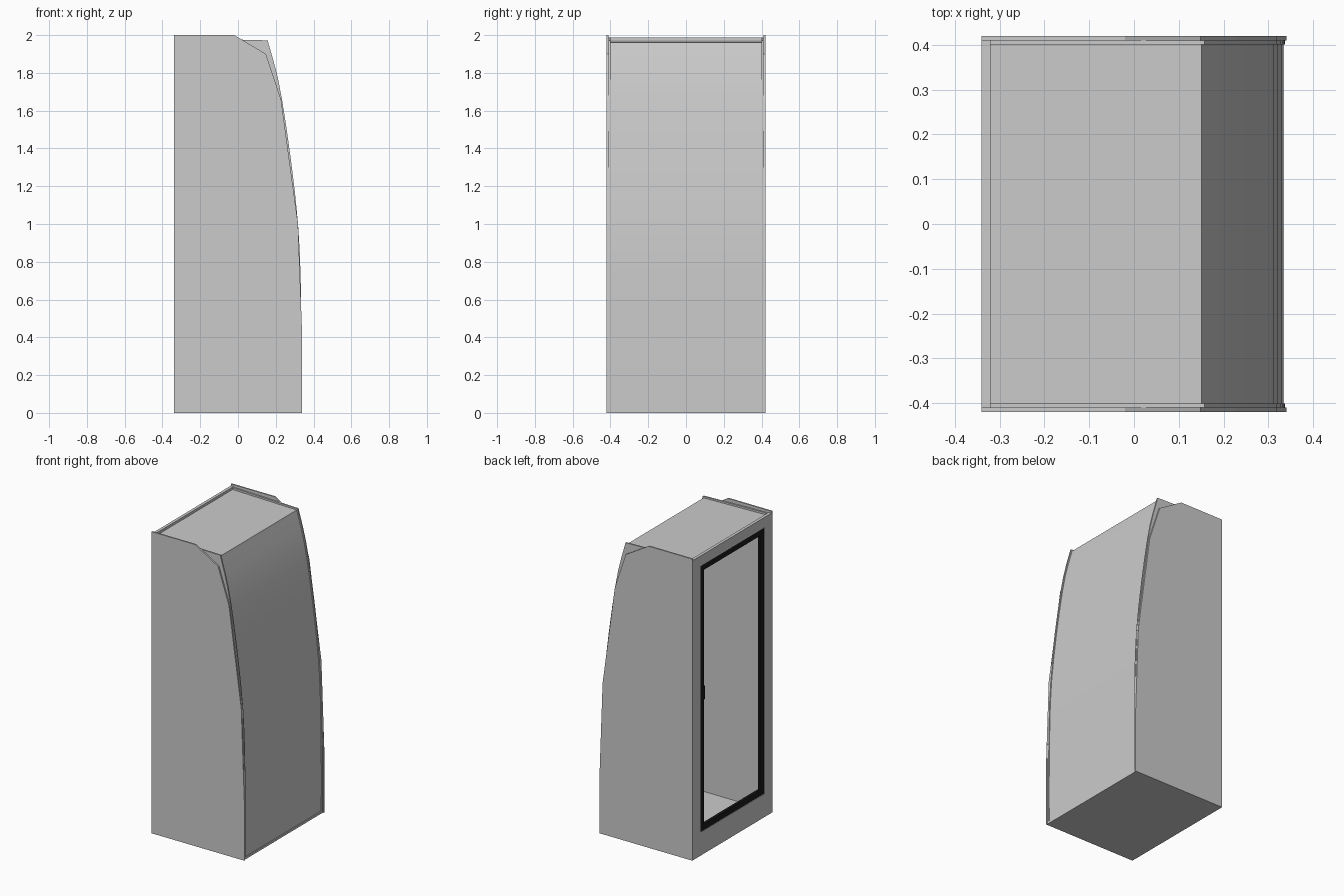
import bpy, bmesh
from mathutils import Vector

if "Cube" in bpy.data.objects:
    bpy.data.objects.remove(bpy.data.objects["Cube"])


def prism(name, profile, y0, y1, smooth=False):
    """Extrude an x-z profile from y0 to y1."""
    bm = bmesh.new()
    face = bm.faces.new([bm.verts.new((x, y0, z)) for x, z in profile])
    ext = bmesh.ops.extrude_face_region(bm, geom=[face])
    moved = [v for v in ext["geom"] if isinstance(v, bmesh.types.BMVert)]
    bmesh.ops.translate(bm, verts=moved, vec=(0, y1 - y0, 0))
    bmesh.ops.recalc_face_normals(bm, faces=bm.faces)
    me = bpy.data.meshes.new(name)
    bm.to_mesh(me)
    bm.free()
    ob = bpy.data.objects.new(name, me)
    bpy.context.collection.objects.link(ob)
    if smooth:
        bpy.ops.object.select_all(action='DESELECT')
        ob.select_set(True)
        bpy.context.view_layer.objects.active = ob
        bpy.ops.object.shade_smooth_by_angle(angle=0.5)
    return ob


def box(name, x0, x1, y0, y1, z0, z1):
    return prism(name, [(x0, z0), (x1, z0), (x1, z1), (x0, z1)], y0, y1)


def frame(name, x0, x1, outer, inner):
    """Rectangular frame facing -x; outer / inner = (half width, z low, z high)."""
    bm = bmesh.new()
    rings = []
    for x, (w, lo, hi) in ((x0, outer), (x0, inner), (x1, inner), (x1, outer)):
        rings.append([bm.verts.new((x, y, z))
                      for y, z in ((-w, lo), (w, lo), (w, hi), (-w, hi))])
    for r in range(4):
        a, b = rings[r], rings[(r + 1) % 4]
        for i in range(4):
            j = (i + 1) % 4
            bm.faces.new((a[i], a[j], b[j], b[i]))
    bmesh.ops.recalc_face_normals(bm, faces=bm.faces)
    me = bpy.data.meshes.new(name)
    bm.to_mesh(me)
    bm.free()
    ob = bpy.data.objects.new(name, me)
    bpy.context.collection.objects.link(ob)
    return ob


def curve_through(pts, steps=4):
    """Catmull-Rom curve through the points."""
    p = [Vector(q) for q in [pts[0]] + pts + [pts[-1]]]
    out = []
    for i in range(1, len(p) - 2):
        a, b, c, d = p[i - 1:i + 3]
        for s in range(steps):
            t = s / steps
            out.append(0.5 * (2 * b + (c - a) * t + (2 * a - 5 * b + 4 * c - d) * t * t
                              + (3 * b - a - 3 * c + d) * t ** 3))
    return [tuple(v) for v in out + [p[-1]]]


# Curved front line shared by liner and front sheet
front = curve_through([(0.336, 0), (0.336, 0.4), (0.318, 1.0), (0.233, 1.66), (0.157, 1.972)])

# Outer side panels and inner liners
panel = [(-0.34, 0), (0.34, 0), (0.34, 0.4), (0.318, 1.0), (0.228, 1.66),
         (0.148, 1.9), (-0.02, 2.0), (-0.34, 2.0)]
liner = [(-0.34, 0)] + front + [(-0.34, 1.985)]
for side, s in (("left", 1), ("right", -1)):
    prism("side_panel_" + side, panel, s * 0.41, s * 0.42)
    prism("side_liner_" + side, liner, s * 0.40, s * 0.41)

# Curved front sheet, set slightly inside the liners
outer = [(x - 0.006, z * 0.995) for x, z in front]
inner = [(x - 0.018, z * 0.995) for x, z in front]
prism("front_sheet", outer + inner[::-1], -0.40, 0.40, smooth=True)

# Roof and floor
prism("roof", [(-0.33, 1.972), (0.151, 1.962), (0.148, 1.95), (-0.33, 1.96)], -0.40, 0.40)
box("floor", -0.34, 0.335, -0.40, 0.40, 0, 0.015)

# Door frame with dark seal and small recessed handle
frame("door_frame", -0.34, -0.32, (0.41, 0.0, 1.988), (0.335, 0.155, 1.92))
seal = frame("door_seal", -0.337, -0.32, (0.335, 0.155, 1.92), (0.295, 0.195, 1.88))
handle = box("door_handle", -0.339, -0.315, 0.285, 0.315, 1.02, 1.11)
dark = bpy.data.materials.new("dark_rubber")
dark.diffuse_color = (0.01, 0.01, 0.01, 1)
dark.use_nodes = True
dark.node_tree.nodes["Principled BSDF"].inputs["Base Color"].default_value = dark.diffuse_color
for ob in (seal, handle):
    ob.data.materials.append(dark)
